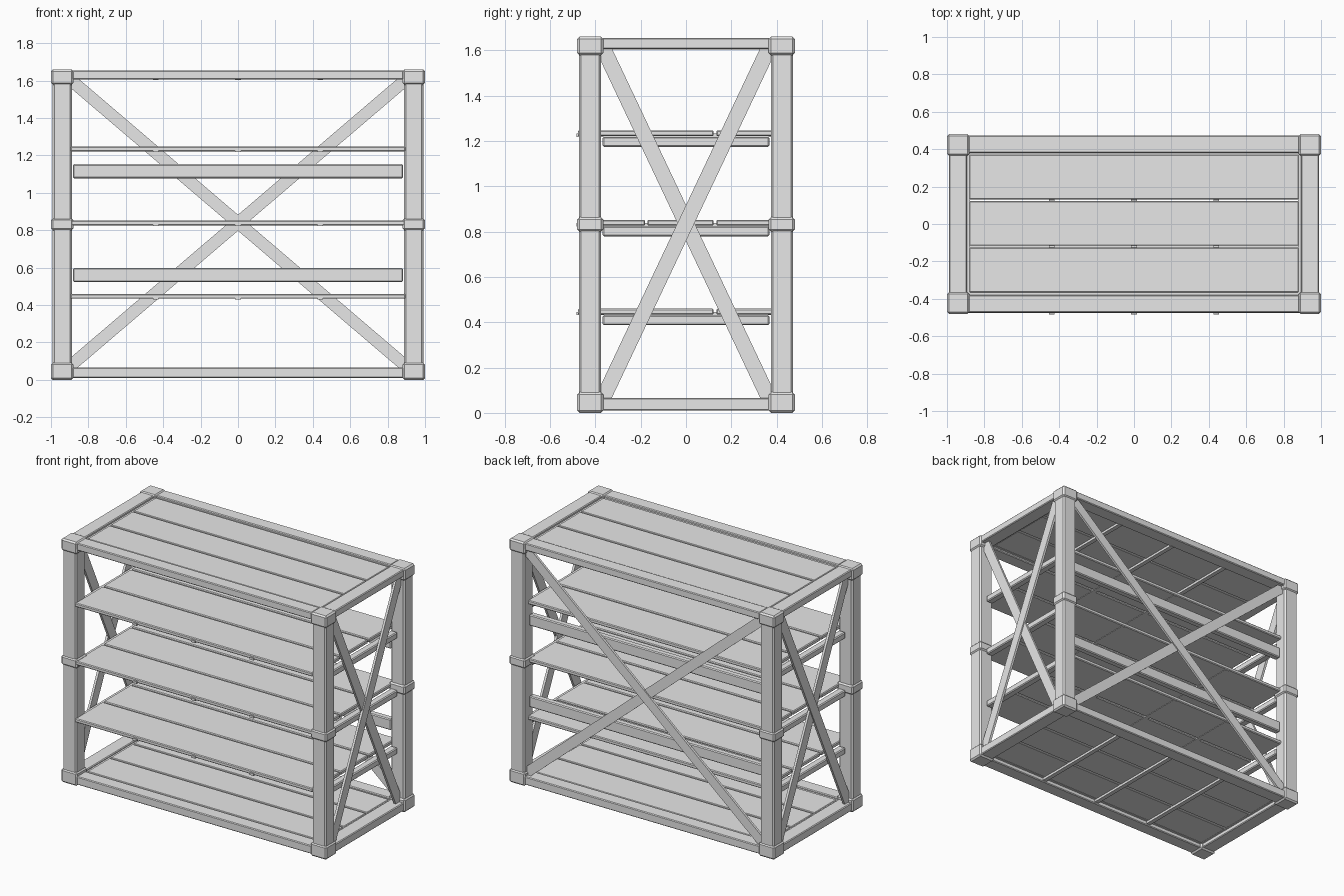
import bpy, math
from mathutils import Matrix, Vector

if "Cube" in bpy.data.objects:
    bpy.data.objects.remove(bpy.data.objects["Cube"])

grey = bpy.data.materials.new("plain_grey")
grey.diffuse_color = (0.8, 0.8, 0.8, 1)
grey.use_nodes = True
grey.node_tree.nodes["Principled BSDF"].inputs["Base Color"].default_value = grey.diffuse_color


def box(name, x, y, z, bevel=0.005):
    """Bevelled box from (min, max) ranges on each axis."""
    size = [r[1] - r[0] for r in (x, y, z)]
    mid = [(r[0] + r[1]) / 2 for r in (x, y, z)]
    bpy.ops.mesh.primitive_cube_add(size=1)
    ob = bpy.context.object
    ob.name = name
    ob.data.transform(Matrix.Diagonal((*size, 1)))
    ob.location = mid
    ob.data.materials.append(grey)
    if bevel:
        mod = ob.modifiers.new("edge", 'BEVEL')
        mod.width = bevel
        mod.segments = 1
    return ob


def brace(name, a, b, width, thick, axis):
    """Flat diagonal strip from a to b; axis is the direction of its thin side."""
    a, b, n = Vector(a), Vector(b), Vector(axis)
    d = (b - a).normalized()
    ob = box(name, (-(b - a).length / 2, (b - a).length / 2),
             (-thick / 2, thick / 2), (-width / 2, width / 2), 0)
    rot = Matrix((d, n, d.cross(n))).transposed().to_4x4()
    ob.data.transform(rot)
    ob.location = (a + b) / 2


# Corner posts and their brackets
for sx in (-1, 1):
    for sy in (-1, 1):
        def span(s, lo, hi):
            return tuple(sorted((s * lo, s * hi)))
        box("corner_post", span(sx, 0.888, 0.992), span(sy, 0.374, 0.473),
            (0.02, 1.64), 0.01)
        for z in ((0, 0.092), (0.80, 0.864), (1.578, 1.66)):
            box("post_bracket", span(sx, 0.88, 1.0), span(sy, 0.365, 0.48), z, 0.01)

# Top and bottom frame rails
for z in ((0.01, 0.066), (1.606, 1.655)):
    for s in (-1, 1):
        box("long_rail", (-0.885, 0.885), tuple(sorted((s * 0.38, s * 0.473))), z)
        box("side_rail", tuple(sorted((s * 0.892, s * 0.99))), (-0.37, 0.37), z)

# Top and bottom panels: three planks with cross bars below
for name, z in (("bottom", 0.036), ("top", 1.62)):
    box(name + "_front_plank", (-0.88, 0.88), (-0.365, -0.126), (z, z + 0.025), 0.004)
    box(name + "_middle_plank", (-0.88, 0.88), (-0.116, 0.122), (z, z + 0.025), 0.004)
    box(name + "_back_plank", (-0.88, 0.88), (0.132, 0.37), (z, z + 0.025), 0.004)
    for s in (-1, 1):
        box(name + "_panel_edge", tuple(sorted((s * 0.878, s * 0.895))),
            (-0.38, 0.38), (z, z + 0.02), 0)
        box(name + "_panel_edge", (-0.88, 0.88),
            tuple(sorted((s * 0.364, s * 0.385))), (z, z + 0.02), 0)
    for x in (-0.44, 0, 0.44):
        box(name + "_cross_bar", (x - 0.015, x + 0.015), (-0.39, 0.39),
            (z - 0.016, z + 0.002), 0)

# Inner shelves: planks, cross bars and side supports
for z in (0.434, 0.826, 1.221):
    for y in ((-0.477, -0.181), (-0.17, 0.122), (0.134, 0.428)):
        box("shelf_plank", (-0.895, 0.895), y, (z, z + 0.026), 0.005)
    for x in (-0.44, 0, 0.44):
        box("shelf_cross_bar", (x - 0.015, x + 0.015), (-0.483, 0.42),
            (z - 0.003, z + 0.012), 0)
    for s in (-1, 1):
        box("shelf_support", tuple(sorted((s * 0.895, s * 0.945))),
            (-0.368, 0.368), (z - 0.047, z - 0.003), 0.006)

# Horizontal back bars
for z in ((0.523, 0.598), (1.078, 1.153)):
    box("back_bar", (-0.882, 0.882), (0.385, 0.43), z, 0.006)

# Crossed diagonal braces on the back and both sides
for s in (-1, 1):
    brace("back_brace", (-0.92 * s, 0.441 + 0.004 * s, 0.055),
          (0.92 * s, 0.441 + 0.004 * s, 1.625), 0.065, 0.016, (0, 1, 0))
    for side in (-1, 1):
        x = side * (0.956 + 0.004 * s)
        brace("side_brace", (x, -0.375 * s, 0.045), (x, 0.375 * s, 1.63),
              0.068, 0.016, (1, 0, 0))
